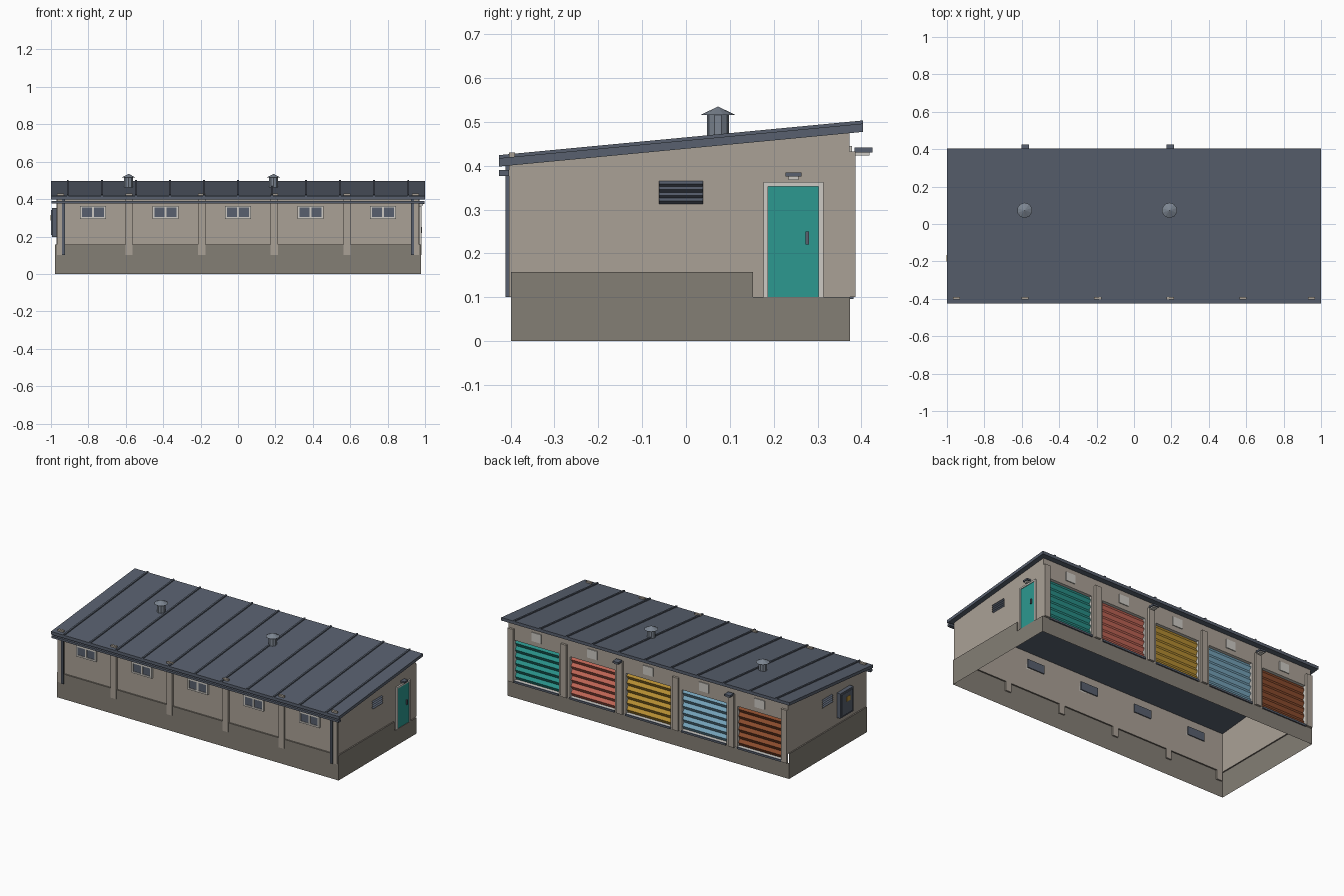
import bpy, math

if "Cube" in bpy.data.objects:
    bpy.data.objects.remove(bpy.data.objects["Cube"])

def lin(c):
    c /= 255
    return c / 12.92 if c <= 0.04045 else ((c + 0.055) / 1.055) ** 2.4

def material(name, r, g, b):
    m = bpy.data.materials.new(name)
    m.diffuse_color = (lin(r), lin(g), lin(b), 1)
    m.use_nodes = True
    m.node_tree.nodes["Principled BSDF"].inputs["Base Color"].default_value = m.diffuse_color
    return m

WALL = material("beige render", 170, 161, 150)
PLINTH = material("plinth stone", 132, 126, 117)
SLATE = material("slate metal", 88, 96, 110)
TRIM = material("light trim", 205, 202, 196)
STEEL = material("pale steel", 124, 133, 145)
TEAL = material("teal paint", 44, 152, 144)
CORAL = material("coral paint", 200, 106, 90)
OCHRE = material("ochre paint", 192, 150, 54)
BLUE = material("sky blue paint", 124, 172, 196)
RUST = material("rust paint", 146, 80, 48)

def mesh(name, verts, faces, mat):
    me = bpy.data.meshes.new(name)
    me.from_pydata(verts, [], faces)
    me.materials.append(mat)
    me.update()
    ob = bpy.data.objects.new(name, me)
    bpy.context.collection.objects.link(ob)
    return ob

def box(name, x, y, z, mat):
    v = [(a, b, c) for a in x for b in y for c in z]
    f = [(0, 1, 3, 2), (4, 6, 7, 5), (0, 4, 5, 1), (2, 3, 7, 6), (0, 2, 6, 4), (1, 5, 7, 3)]
    return mesh(name, v, f, mat)

def sheets(name, quads, mat):
    v = [p for q in quads for p in q]
    return mesh(name, v, [tuple(range(4 * i, 4 * i + 4)) for i in range(len(quads))], mat)

def sawtooth(name, place, a, b, z0, z1, teeth, depth, mat):
    """Folded slat panel; place(u, d, z) maps width/outward/height to a point."""
    h = (z1 - z0) / (2 * teeth)
    prof = [(depth if i % 2 else 0, z0 + i * h) for i in range(2 * teeth + 1)]
    v = [place(u, d, z) for d, z in prof for u in (a, b)]
    return mesh(name, v, [(2 * i, 2 * i + 1, 2 * i + 3, 2 * i + 2) for i in range(2 * teeth)], mat)

def under(y):
    """Height of the roof underside."""
    return 0.398 + 0.0952 * (y + 0.427)

WX, YF, YB = 0.97, -0.39, 0.373     # wall planes
PX, PF, PB = 0.978, -0.399, 0.374   # plinth planes
HI, LO, STEP = 0.157, 0.10, 0.153
BAYS = (0.775, 0.3875, 0, -0.3875, -0.775)
PIERS = (-0.95, -0.582, -0.194, 0.194, 0.582, 0.95)
D0, D1, DW = 0.108, 0.36, 0.155     # garage opening heights and half width

# Plinth: open sheets with a ledge, lower at the back and by the side door
def ledge(x0, x1, y0, y1, z):
    return [(x0, y0, z), (x1, y0, z), (x1, y1, z), (x0, y1, z)]

def side(x, y0, y1, z0, za, zb):
    return [(x, y0, z0), (x, y1, z0), (x, y1, zb), (x, y0, za)]

def facing(y, x0, x1, z0, z1):
    return [(x0, y, z0), (x1, y, z0), (x1, y, z1), (x0, y, z1)]

sheets("plinth", [
    facing(PF, -PX, PX, 0, HI), facing(PB, PX, -PX, 0, LO),
    side(PX, PF, STEP, 0, HI, HI), side(PX, STEP, PB, 0, LO, LO),
    side(-PX, PB, PF, 0, HI, HI),
    ledge(-PX, PX, PF, YF, HI), ledge(WX, PX, YF, STEP, HI),
    ledge(WX, PX, STEP, PB, LO), ledge(-PX, -WX, YF, PB, HI),
    [(WX, STEP, LO), (PX, STEP, LO), (PX, STEP, HI), (WX, STEP, HI)]], PLINTH)

# Walls, the back one left open at the garage bays
top = under(YB)
quads = [facing(YF, -WX, WX, HI, under(YF)),
         side(WX, YF, STEP, HI, under(YF), under(STEP)),
         side(WX, STEP, YB, LO, under(STEP), top),
         side(-WX, YB, YF, HI, top, under(YF)),
         facing(YB, WX, -WX, D1, top), facing(YB, WX, -WX, LO, D0)]
edges = [WX] + [e for b in BAYS for e in (b + DW, b - DW)] + [-WX]
quads += [facing(YB, edges[i], edges[i + 1], D0, D1) for i in range(0, len(edges), 2)]
sheets("walls", quads, WALL)

# Piers on both long sides
for x in PIERS:
    box("front_pier", (x - 0.019, x + 0.019), (-0.404, YF), (0.1, 0.43), WALL)
    box("back_pier", (x - 0.02, x + 0.02), (YB, 0.387), (0.1, 0.432), WALL)

# Garage doors with pale reveals, dark sills and plates above
for b, mat in zip(BAYS, (TEAL, CORAL, OCHRE, BLUE, RUST)):
    l, r, yi = b - DW, b + DW, YB - 0.02
    sheets("door_reveal", [side(l, yi, YB, D0, D1, D1), side(r, YB, yi, D0, D1, D1),
                           ledge(l, r, yi, YB, D0), ledge(r, l, yi, YB, D1)], TRIM)
    sawtooth("garage_door", lambda u, d, z: (u, yi + d, z), r, l, D0, D1, 6, 0.012, mat)
    box("door_sill", (l, r), (YB, 0.382), (0.096, D0), SLATE)
    box("bay_plate", (b - 0.034, b + 0.034), (YB, 0.378), (0.39, 0.445), TRIM)

# Front windows
for b in BAYS:
    y = (-0.402, YF)
    for z in ((0.294, 0.304), (0.354, 0.364)):
        box("window_rail", (b - 0.07, b + 0.07), y, z, TRIM)
    for x in (-0.0645, 0, 0.0645):
        box("window_stile", (b + x - 0.0055, b + x + 0.0055), y, (0.304, 0.354), TRIM)
    box("window_glass", (b - 0.06, b + 0.06), (-0.398, -0.384), (0.303, 0.355), SLATE)

# Side door
box("side_door_head", (WX, 0.98), (0.177, 0.313), (0.353, 0.363), TRIM)
for y in ((0.177, 0.187), (0.302, 0.313)):
    box("side_door_jamb", (WX, 0.98), y, (0.1, 0.353), TRIM)
box("side_door", (WX - 0.004, 0.976), (0.187, 0.302), (0.1, 0.353), TEAL)
box("door_handle", (0.976, 0.984), (0.272, 0.281), (0.22, 0.25), SLATE)

# Lamps: hood with a pale lens below
box("side_lamp_hood", (WX, 0.997), (0.227, 0.263), (0.375, 0.385), SLATE)
box("side_lamp_lens", (WX, 0.99), (0.234, 0.256), (0.367, 0.375), TRIM)
for x in (-0.582, 0.194):
    box("back_lamp_hood", (x - 0.02, x + 0.02), (0.384, 0.425), (0.43, 0.441), SLATE)
    box("back_lamp_lens", (x - 0.014, x + 0.014), (0.387, 0.419), (0.423, 0.43), TRIM)

# Louvres on both end walls
for s in (1, -1):
    sawtooth("louvre", lambda u, d, z: (s * (WX + 0.001 + d), u, z),
             -0.061, 0.039, 0.313, 0.365, 4, 0.009, SLATE)

# Meter cabinet on the left wall
box("cabinet", (-0.995, -WX), (-0.24, -0.11), (0.198, 0.353), SLATE)
box("cabinet_door", (-1.0, -0.995), (-0.23, -0.12), (0.208, 0.343), SLATE)
box("cabinet_label", (-1.002, -1.0), (-0.2, -0.165), (0.285, 0.315), OCHRE)

# Sloping roof with standing seams
def sloped(name, x0, x1, low, high):
    v = [(x, y, under(y) + h) for x in (x0, x1) for y in (-0.426, 0.404) for h in (low, high)]
    f = [(0, 1, 3, 2), (4, 6, 7, 5), (0, 4, 5, 1), (2, 3, 7, 6), (0, 2, 6, 4), (1, 5, 7, 3)]
    return mesh(name, v, f, SLATE)

sloped("roof", -1, 1, 0, 0.019)
for i in range(-5, 6):
    sloped("roof_seam", i * 0.182 - 0.005, i * 0.182 + 0.005, 0.019, 0.026)

# Gutter and downpipes
box("gutter", (-0.997, 0.997), (-0.426, -0.404), (0.377, 0.39), SLATE)
for x in (-0.934, 0.934):
    box("downpipe", (x - 0.008, x + 0.008), (-0.412, -0.402), (0.1, 0.4), SLATE)

# Roof vents
for x in (-0.585, 0.19):
    for name, r1, r2, z0, z1 in (("vent_stem", 0.025, 0.025, 0.45, 0.517),
                                 ("vent_cap", 0.041, 0, 0.515, 0.535)):
        bpy.ops.mesh.primitive_cone_add(vertices=10, radius1=r1, radius2=r2, depth=z1 - z0,
                                        location=(x, 0.073, (z0 + z1) / 2))
        bpy.context.object.name = name
        bpy.context.object.data.materials.append(STEEL)
